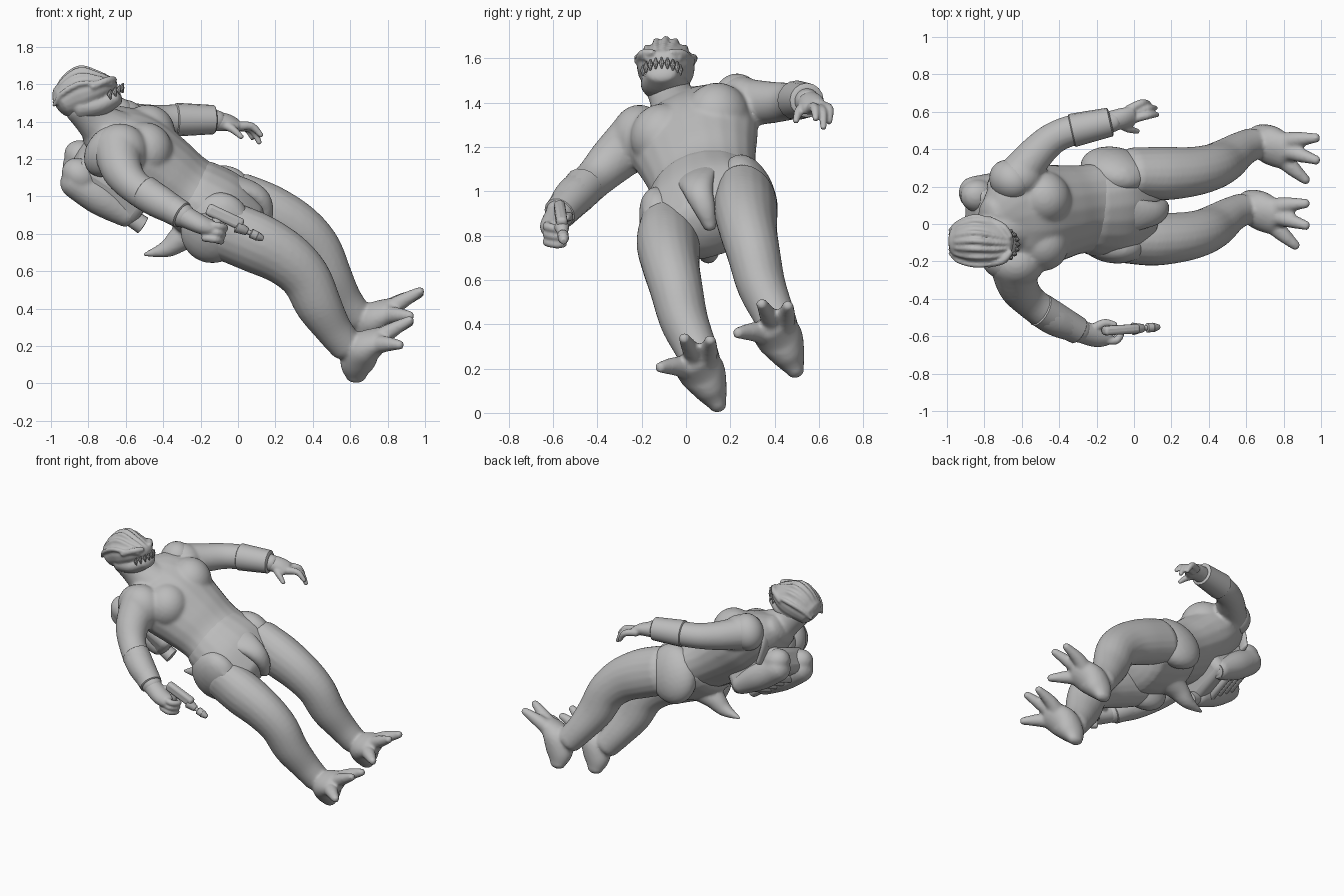
import bpy, bmesh, math
from mathutils import Vector, Matrix

cube = bpy.data.objects.get("Cube")
if cube:
    bpy.data.objects.remove(cube)

grey = bpy.data.materials.new("plain_grey")
grey.use_nodes = True
grey.diffuse_color = (0.5, 0.5, 0.5, 1)
grey.node_tree.nodes["Principled BSDF"].inputs["Base Color"].default_value = (0.5, 0.5, 0.5, 1)

SIDE = Vector((0.05, 0.93, 0.36)).normalized()   # reclining body's own left
AXIS = Vector((-0.83, -0.1, 0.54)).normalized()  # pelvis towards head
FRONT = AXIS.cross(SIDE).normalized()            # chest direction
if FRONT.z < 0:
    FRONT = -FRONT
BODY = (AXIS, SIDE, FRONT)
LEG_STEP = Vector((0.055, 0.35, 0.155))          # right leg to left leg


def spline(points, steps):
    """Catmull-Rom interpolation of tuples of any length."""
    vecs = [Vector(p) for p in points]
    vecs = [vecs[0]] + vecs + [vecs[-1]]
    out = []
    for a, b, c, d in zip(vecs, vecs[1:], vecs[2:], vecs[3:]):
        for i in range(steps):
            t = i / steps
            out.append(0.5 * (2 * b + (c - a) * t + (2 * a - 5 * b + 4 * c - d) * t * t
                              + (3 * b - a - 3 * c + d) * t ** 3))
    return out + [vecs[-1]]


def tube(bm, points, side=SIDE, sides=20, steps=5, cap=0.6):
    """Rounded tube; points are x, y, z, half width[, half depth]."""
    rows = spline([p if len(p) == 5 else (*p, p[3]) for p in points], steps)
    pos = [Vector(r[:3]) for r in rows]
    rings = []
    for i, r in enumerate(rows):
        tan = (pos[min(i + 1, len(pos) - 1)] - pos[max(i - 1, 0)]).normalized()
        rings.append((pos[i], tan, r[3], r[4]))
    for end, sign in ((rings[0], -1), (rings[-1], 1)):
        c, tan, a, b = end
        extra = [(c + tan * sign * cap * min(a, b) * math.sin(k), tan, a * math.cos(k), b * math.cos(k))
                 for k in (0.4, 0.8, 1.15, 1.45)]
        rings = extra[::-1] + rings if sign < 0 else rings + extra
    loops = []
    for c, tan, a, b in rings:
        u = (side - tan * side.dot(tan)).normalized()
        v = tan.cross(u)
        loops.append([bm.verts.new(c + u * a * math.cos(k) + v * b * math.sin(k))
                      for k in (2 * math.pi * j / sides for j in range(sides))])
    for l0, l1 in zip(loops, loops[1:]):
        for j in range(sides):
            n = (j + 1) % sides
            bm.faces.new((l0[j], l0[n], l1[n], l1[j]))
    bm.faces.new(loops[0][::-1])
    bm.faces.new(loops[-1])


def ball(bm, centre, radii, axes=None):
    rot = Matrix(axes).transposed().to_4x4() if axes else Matrix.Identity(4)
    m = Matrix.Translation(centre) @ rot @ Matrix.Diagonal((*radii, 1))
    bmesh.ops.create_uvsphere(bm, u_segments=24, v_segments=14, radius=1, matrix=m)


def block(bm, centre, size, axes):
    m = Matrix.Translation(centre) @ Matrix(axes).transposed().to_4x4() @ Matrix.Diagonal((*size, 1))
    bmesh.ops.create_cube(bm, size=1, matrix=m)


def finish(bm, name, voxel=0, bevel=0, smooth=4):
    bmesh.ops.recalc_face_normals(bm, faces=bm.faces)
    mesh = bpy.data.meshes.new(name)
    bm.to_mesh(mesh)
    bm.free()
    ob = bpy.data.objects.new(name, mesh)
    bpy.context.collection.objects.link(ob)
    mesh.materials.append(grey)
    if voxel:
        mod = ob.modifiers.new("fuse", 'REMESH')
        mod.mode, mod.voxel_size, mod.use_smooth_shade = 'VOXEL', voxel, True
        mod = ob.modifiers.new("soften", 'SMOOTH')
        mod.factor, mod.iterations = 0.5, smooth
    else:
        if bevel:
            mod = ob.modifiers.new("bevel", 'BEVEL')
            mod.width, mod.segments = bevel, 3
        bpy.ops.object.select_all(action='DESELECT')
        bpy.context.view_layer.objects.active = ob
        ob.select_set(True)
        bpy.ops.object.shade_smooth_by_angle(angle=math.radians(40))


# Torso, neck and shoulders
bm = bmesh.new()
tube(bm, [(-0.75, -0.01, 1.36, .17, .11), (-0.67, 0.02, 1.31, .28, .17), (-0.55, 0.035, 1.235, .30, .21),
          (-0.40, 0.06, 1.13, .265, .20), (-0.27, 0.08, 1.04, .245, .18), (-0.10, 0.09, 0.94, .27, .175)])
tube(bm, [(-0.84, -0.09, 1.49, .10), (-0.77, -0.06, 1.41, .105), (-0.68, -0.02, 1.33, .15)])
for s in (-1, 1):
    ball(bm, Vector((-0.52, 0.035, 1.25)) + SIDE * s * 0.13 + FRONT * 0.05, (.15, .15, .155), BODY)
ball(bm, (-0.63, -0.21, 1.24), (.15, .13, .15))
ball(bm, (-0.62, 0.25, 1.405), (.13, .11, .115))
# Arms
tube(bm, [(-0.64, -0.22, 1.24, .13), (-0.62, -0.33, 1.14, .11), (-0.55, -0.42, 1.05, .09),
          (-0.42, -0.51, 0.97, .09), (-0.28, -0.575, 0.89, .065)])
tube(bm, [(-0.62, 0.26, 1.40, .11), (-0.52, 0.38, 1.40, .095), (-0.42, 0.465, 1.405, .085),
          (-0.28, 0.515, 1.41, .08), (-0.10, 0.55, 1.405, .055)])
finish(bm, "torso_and_arms", 0.011, smooth=8)

# Raised plates over the shoulders
for name, c, r in (("left_shoulder_plate", (-0.66, 0.235, 1.41), (.11, .11, .125)),
                   ("right_shoulder_plate", (-0.70, -0.19, 1.24), (.11, .11, .15))):
    bm = bmesh.new()
    ball(bm, c, r, BODY)
    finish(bm, name)

# Pelvis and short hooked tail
bm = bmesh.new()
tube(bm, [(-0.23, 0.08, 1.0, .255, .20), (-0.10, 0.09, 0.93, .285, .205), (0.02, 0.11, 0.86, .26, .17)])
tube(bm, [(-0.16, 0.10, 0.84, .10), (-0.29, 0.10, 0.785, .075), (-0.38, 0.10, 0.72, .048), (-0.50, 0.10, 0.688, .012)])
finish(bm, "pelvis_and_tail", 0.012, smooth=6)

# Hip guards and front flap
for name, s in (("right_hip_guard", -1), ("left_hip_guard", 1)):
    bm = bmesh.new()
    c = Vector((-0.10, 0.095, 0.92)) + SIDE * s * 0.20 - FRONT * .02
    ball(bm, c, (.18, .115, .205), BODY)
    block(bm, c + FRONT * 0.12 - AXIS * 0.06, (.22, .13, .10), BODY)
    finish(bm, name, 0.012, smooth=8)
bm = bmesh.new()
tube(bm, [(-0.08, 0.05, 1.07, .13, .045), (0.05, 0.05, 1.04, .085, .045), (0.12, 0.06, 0.99, .065, .05),
          (0.145, 0.085, 0.92, .05, .045), (0.13, 0.11, 0.84, .03, .04)])
finish(bm, "front_flap", 0.012)

# Legs with three-toed feet
for name, off in (("right_leg", Vector()), ("left_leg", LEG_STEP)):
    bm = bmesh.new()
    def leg(points, **kw):
        tube(bm, [(*(Vector(p[:3]) + off), *p[3:]) for p in points], **kw)
    leg([(-0.06, -0.075, 0.815, .13, .165), (0.10, -0.08, 0.75, .14, .165), (0.25, -0.07, 0.67, .13, .15),
         (0.36, -0.045, 0.565, .12, .135), (0.43, -0.01, 0.42, .11, .125), (0.51, 0.045, 0.29, .095, .10),
         (0.58, 0.08, 0.20, .085, .09)])
    # Heel and spreading sole
    leg([(0.63, 0.145, 0.035, .04, .055), (0.635, 0.115, 0.10, .075, .09), (0.67, 0.075, 0.18, .105, .095),
         (0.75, 0.035, 0.23, .10, .065)], cap=.8)
    for tip, mid in (((0.925, 0.11, 0.33), (0.80, 0.10, 0.275)), ((0.925, -0.01, 0.34), (0.80, 0.03, 0.27)),
                     ((0.87, -0.12, 0.205), (0.78, -0.04, 0.21))):
        leg([(0.68, 0.07, 0.19, .06), (*mid, .045), (*tip, .025)], sides=12)
    finish(bm, name, 0.011, smooth=5)

# Forearm bracers
for name, pts in (("right_bracer", [(-0.50, -0.46, 1.02, .093), (-0.30, -0.57, 0.90, .075)]),
                  ("left_bracer", [(-0.33, 0.50, 1.41, .09), (-0.13, 0.545, 1.41, .078)])):
    bm = bmesh.new()
    tube(bm, pts, sides=16, cap=0.15)
    finish(bm, name)

# Hands
bm = bmesh.new()
tube(bm, [(-0.30, -0.57, 0.90, .06), (-0.20, -0.60, 0.85, .06, .05), (-0.14, -0.60, 0.83, .05, .04)])
for i in range(3):
    z = 0.85 - i * 0.035
    tube(bm, [(-0.18, -0.61, z, .024), (-0.10 - i * .01, -0.625, z - .01, .021), (-0.07 - i * .01, -0.58, z - .02, .019),
              (-0.11, -0.55, z - .02, .015)], side=Vector((0, 0, 1)), sides=10)
tube(bm, [(-0.23, -0.57, 0.88, .028), (-0.16, -0.53, 0.885, .023), (-0.10, -0.54, 0.88, .017)], sides=10)
finish(bm, "right_hand", 0.007, smooth=3)
bm = bmesh.new()
tube(bm, [(-0.14, 0.545, 1.405, .055), (-0.06, 0.565, 1.395, .058, .045), (-0.01, 0.575, 1.38, .055, .032)])
for root, mid, tip in (((-0.03, 0.61, 1.38), (0.04, 0.645, 1.37), (0.08, 0.645, 1.31)),
                       ((-0.02, 0.59, 1.37), (0.07, 0.615, 1.36), (0.115, 0.62, 1.285)),
                       ((-0.02, 0.56, 1.37), (0.07, 0.58, 1.375), (0.125, 0.585, 1.325)),
                       ((-0.08, 0.54, 1.385), (-0.03, 0.51, 1.36), (0.02, 0.495, 1.315))):
    tube(bm, [(*root, .027), (*mid, .022), (*tip, .014)], sides=10)
finish(bm, "left_hand", 0.007, smooth=3)

# Pistol with ringed barrel
barrel = Vector((0.90, 0.06, -0.42)).normalized()
up = Vector((0.42, 0, 0.90)).normalized()
frame = (barrel, up.cross(barrel), up)
muzzle_base = Vector((-0.07, -0.565, 0.89))
bm = bmesh.new()
block(bm, muzzle_base, (.21, .05, .065), frame)
block(bm, muzzle_base - up * 0.07 - barrel * 0.03, (.05, .04, .12), frame)
finish(bm, "pistol_body", bevel=0.018)
bm = bmesh.new()
for start, end, r0, r1 in ((.08, .14, .034, .022), (.13, .17, .014, .014), (.165, .20, .026, .024), (.20, .235, .026, .014)):
    a, b = muzzle_base + barrel * start - up * .02, muzzle_base + barrel * end - up * .02
    tube(bm, [(*a, r0), (*b, r1)], sides=12, steps=1, cap=0.2)
finish(bm, "pistol_barrel")

# Head: skull, upturned snout, heavy jaw, brows and scalp ridges
bm = bmesh.new()
across = Vector((0.1, 1, 0.05)).normalized()
tube(bm, [(-0.925, -0.095, 1.51, .105, .095), (-0.84, -0.09, 1.555, .13, .125), (-0.74, -0.10, 1.58, .118, .085),
          (-0.67, -0.11, 1.595, .07, .04)], side=across)
tube(bm, [(-0.84, -0.09, 1.48, .11, .08), (-0.74, -0.10, 1.49, .105, .065), (-0.65, -0.11, 1.53, .07, .045)], side=across)
for i in range(-3, 4):
    w = i / 3
    k = math.cos(w * 1.25)
    tube(bm, [(-0.67, -0.105 + w * .075, 1.59 + .035 * k, .010), (-0.75, -0.10 + w * .11, 1.575 + .085 * k, .014),
              (-0.85, -0.09 + w * .128, 1.56 + .125 * k, .016), (-0.94, -0.095 + w * .10, 1.515 + .105 * k, .015),
              (-0.985, -0.095 + w * .06, 1.47 + .05 * k, .010)], sides=10)
for s in (-1, 1):
    tube(bm, [(-0.66, -0.11 + s * .04, 1.625, .016), (-0.70, -0.105 + s * .09, 1.62, .02),
              (-0.78, -0.095 + s * .12, 1.585, .020)], sides=10)
finish(bm, "head", 0.008, smooth=3)

# Pointed teeth along the slanting mouth
bm = bmesh.new()
for i in range(-4, 5):
    a = i / 4 * 1.2
    p = Vector((-0.725 + .105 * math.cos(a), -0.11 + .09 * math.sin(a), 1.525 + .055 * math.cos(a)))
    for flip in (-1, 1):
        tube(bm, [(*p, .013), (*(p + Vector((0.006, 0, flip * .024))), .004)], sides=8, steps=2)
finish(bm, "teeth")

# Backpack: shell, twin tanks, pods and nozzles
pack = Vector((-0.70, 0.05, 1.06))
bm = bmesh.new()
block(bm, pack + FRONT * .02, (.44, .38, .18), BODY)
finish(bm, "pack_shell", bevel=0.05)
for name, s, length in (("right_tank", -1, .11), ("left_tank", 1, .05)):
    bm = bmesh.new()
    a, b = (pack + SIDE * s * .13 - FRONT * .035 + AXIS * d for d in (.17, -.15))
    tube(bm, [(*a, .09), (*((a + b) / 2), .095), (*b, .07)], cap=0.9)
    ball(bm, a + FRONT * .045 + AXIS * .005, (.10, .09, .085), BODY)
    finish(bm, name, 0.012)
    bm = bmesh.new()
    tube(bm, [(*b, .045), (*(b - AXIS * length), .05)], sides=16, cap=0.1)
    finish(bm, name.replace("tank", "nozzle"))
    # Flat shoulder strap
    bm = bmesh.new()
    base = Vector((-0.66, 0.03, 1.30)) + SIDE * s * 0.15
    strap = [base - FRONT * .19, base + AXIS * .10 - FRONT * .06, base + AXIS * .07 + FRONT * .07, base + FRONT * .12]
    tube(bm, [(*p, .045, .015) for p in strap], sides=12, steps=6)
    finish(bm, name.replace("tank", "strap"))
bm = bmesh.new()
for i in range(4):
    c = pack - FRONT * .08 + AXIS * (.10 - i * .065)
    tube(bm, [(*(c - SIDE * .10), .028), (*(c + SIDE * .10), .028)], side=AXIS, sides=12, steps=2)
finish(bm, "pack_ribs")
